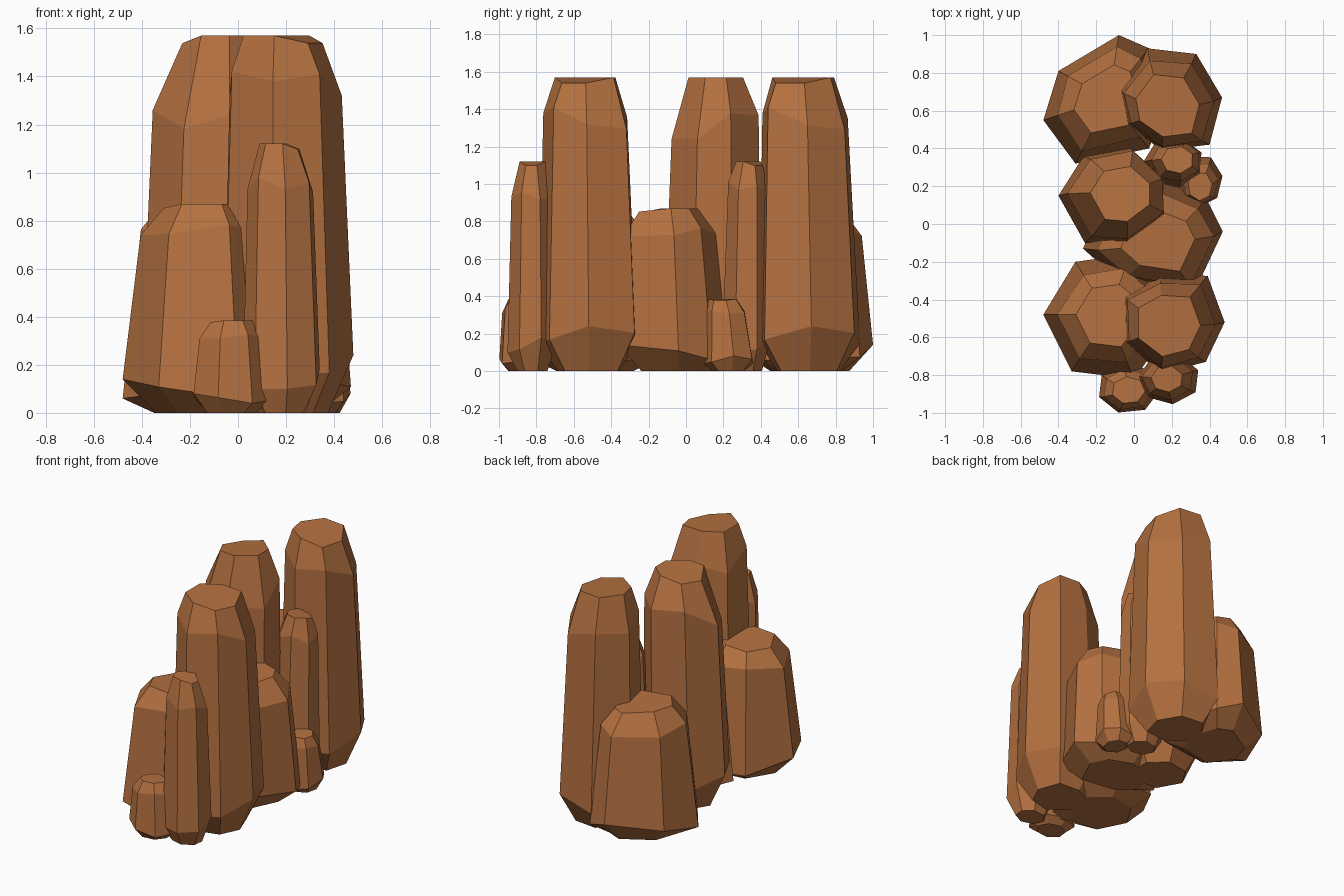
import bpy
import bmesh
from math import cos, sin, radians, pi

old = bpy.data.objects.get("Cube")
if old:
    bpy.data.objects.remove(old, do_unlink=True)

# Single earthy colour
rock = bpy.data.materials.new("brown_rock")
COLOUR = (0.46, 0.165, 0.052, 1)
rock.diffuse_color = COLOUR
rock.use_nodes = True
shader = rock.node_tree.nodes["Principled BSDF"]
shader.inputs["Base Color"].default_value = COLOUR
shader.inputs["Roughness"].default_value = 0.9

# Uneven heights around each ring, one value per corner
FOOT_WAVE = (1, 0.6, 0, 0.3, 0, 0, 0.2)
SHOULDER_WAVE = (0, 0.1, 0.8, 0.2, 0.9, 0.2, 0.6)
TOP_WAVE = (1, 0, 0, 0, 0, 0, 1)


def oval(centre, radii, turn):
    """Seven-sided outline for the smaller pillars."""
    angles = [radians(turn) + 2 * pi * i / 7 for i in range(7)]
    return [(centre[0] + radii[0] * cos(a), centre[1] + radii[1] * sin(a))
            for a in angles]


def pillar(name, outline, height, foot, shoulder, top, lean=(0, 0), slope=0):
    """Faceted column on the outline of its widest level.
    foot = (highest, lowest corner), shoulder = (height fraction, scale),
    top = scale, lean = shift of the top, slope = shoulder rise towards +y."""
    cx = sum(p[0] for p in outline) / len(outline)
    cy = sum(p[1] for p in outline) / len(outline)
    bm = bmesh.new()

    def ring(sizes, heights, shift):
        return [bm.verts.new((cx + (x - cx) * s + lean[0] * shift,
                              cy + (y - cy) * s + lean[1] * shift, z))
                for (x, y), s, z in zip(outline, sizes, heights)]

    rings = [
        ring([0.62] * 7, [0] * 7, 0),
        ring([1] * 7, [foot[1] + (foot[0] - foot[1]) * w for w in FOOT_WAVE], 0),
        ring([shoulder[1] - 0.05 * w for w in SHOULDER_WAVE],
             [height * (shoulder[0] + 0.06 * w) + slope * (p[1] - cy)
              for w, p in zip(SHOULDER_WAVE, outline)], 0.6),
        ring([top] * 7, [height * (1 - 0.02 * w) for w in TOP_WAVE], 1),
    ]

    # Bridge the rings and close both ends
    for low, high in zip(rings, rings[1:]):
        for i in range(7):
            j = (i + 1) % 7
            bm.faces.new((low[i], low[j], high[j], high[i]))
    bm.faces.new(rings[0])
    bm.faces.new(rings[-1])
    bmesh.ops.recalc_face_normals(bm, faces=bm.faces)

    mesh = bpy.data.meshes.new(name)
    bm.to_mesh(mesh)
    bm.free()
    mesh.materials.append(rock)
    bpy.context.collection.objects.link(bpy.data.objects.new(name, mesh))


# Three tall pillars
TALL, TALL_FOOT = 1.57, (0.24, 0.15)
pillar("tall_pillar_back",
       [(.466, .67), (.33, .9), (.07, .93), (-.085, .72), (-.05, .53),
        (.15, .39), (.4, .42)],
       TALL, TALL_FOOT, (0.84, 0.87), 0.61, (-0.01, -0.03), -0.15)
pillar("tall_pillar_middle",
       [(-.4, .15), (-.26, -.1), (-.05, -.12), (.16, .04), (.16, .24),
        (-.02, .4), (-.27, .355)],
       TALL, TALL_FOOT, (0.8, 0.92), 0.56, (0.035, 0.02), 0.35)
pillar("tall_pillar_front",
       [(.48, -.52), (.39, -.275), (.14, -.26), (-.06, -.37), (-.06, -.63),
        (.15, -.79), (.38, -.73)],
       TALL, TALL_FOOT, (0.84, 0.87), 0.61, (-0.02, -0.02), -0.15)

# Three broad, half-height pillars
BROAD, BROAD_FOOT = 0.87, (0.14, 0.06)
pillar("broad_pillar_back",
       [(-.08, 1), (-.4, .81), (-.48, .55), (-.31, .32), (.08, .4),
        (.17, .65), (.08, .93)],
       BROAD, BROAD_FOOT, (0.83, 0.82), 0.53)
pillar("broad_pillar_middle",
       [(.32, -.36), (.47, -.04), (.38, .14), (.12, .24), (-.15, .16),
        (-.27, -.13), (-.08, -.3)],
       BROAD, BROAD_FOOT, (0.83, 0.84), 0.53, (0.02, -0.04))
pillar("broad_pillar_front",
       [(-.48, -.48), (-.33, -.78), (0, -.82), (.16, -.6), (.17, -.32),
        (-.02, -.16), (-.31, -.2)],
       BROAD, BROAD_FOOT, (0.85, 0.78), 0.5, (-0.01, 0))

# Slim pillars leaning on the big ones
SLIM, SLIM_FOOT = 1.12, (0.18, 0.1)
pillar("slim_pillar_front", oval((0.185, -0.82), (0.165, 0.135), 20),
       SLIM, SLIM_FOOT, (0.82, 0.86), 0.52, (-0.01, 0))
pillar("slim_pillar_back", oval((0.21, 0.325), (0.16, 0.135), 75),
       SLIM, SLIM_FOOT, (0.85, 0.86), 0.54, (0.02, 0.015))

# Small stubs at the foot of the group
STUB, STUB_FOOT = 0.385, (0.08, 0.04)
pillar("stub_front", oval((-0.03, -0.87), (0.165, 0.135), 200),
       STUB, STUB_FOOT, (0.8, 0.84), 0.54, (0, -0.01))
pillar("stub_side", oval((0.35, 0.23), (0.12, 0.14), 10),
       STUB, STUB_FOOT, (0.8, 0.82), 0.55, (0, -0.03))
